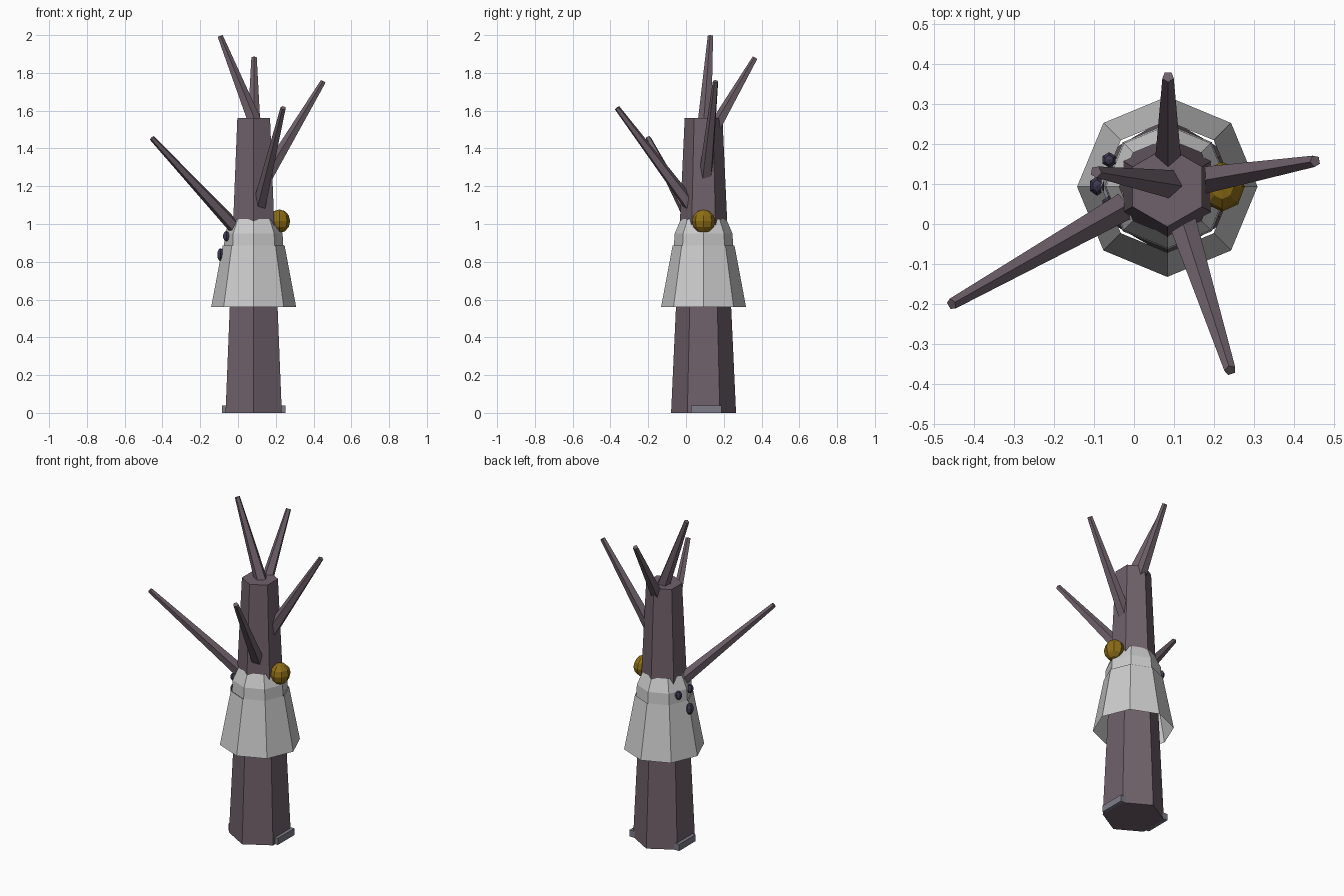
import bpy, bmesh, math
from mathutils import Vector

if "Cube" in bpy.data.objects:
    bpy.data.objects.remove(bpy.data.objects["Cube"])

CX, CY = 0.083, 0.093


def material(name, rgb):
    m = bpy.data.materials.new(name)
    m.diffuse_color = (*rgb, 1)
    m.use_nodes = True
    m.node_tree.nodes["Principled BSDF"].inputs["Base Color"].default_value = m.diffuse_color
    return m


BARK = material("bark", (0.16, 0.12, 0.145))
GOLD = material("gold", (0.27, 0.155, 0.008))
BERRY = material("dark_berry", (0.05, 0.043, 0.08))
STONE = material("base_grey", (0.21, 0.2, 0.25))


def finish(bm, name, mat=None):
    bmesh.ops.recalc_face_normals(bm, faces=bm.faces)
    me = bpy.data.meshes.new(name)
    bm.to_mesh(me)
    bm.free()
    ob = bpy.data.objects.new(name, me)
    bpy.context.collection.objects.link(ob)
    if mat:
        me.materials.append(mat)
    return ob


def prism(name, sides, profile, capped, mat=None):
    """Stack of (radius, z) rings with a corner on +y."""
    bm = bmesh.new()
    rings = []
    for r, z in profile:
        rings.append([bm.verts.new((r * math.sin(a), r * math.cos(a), z))
                      for a in (2 * math.pi * i / sides for i in range(sides))])
    for lo, hi in zip(rings, rings[1:]):
        for i in range(sides):
            j = (i + 1) % sides
            bm.faces.new((lo[i], lo[j], hi[j], hi[i]))
    if capped:
        bm.faces.new(rings[0])
        bm.faces.new(rings[-1])
    return finish(bm, name, mat)


def ball(name, centre, scale, mat, seg=8, rings=6):
    bm = bmesh.new()
    bmesh.ops.create_uvsphere(bm, u_segments=seg, v_segments=rings, radius=1)
    ob = finish(bm, name, mat)
    ob.location, ob.scale = centre, scale
    return ob


# Six-sided trunk
trunk = prism("trunk", 6, [(0.172, 0), (0.1, 1.56)], True, BARK)
# Open skirt and collar of the cloth wrap
skirt = prism("cloth_skirt", 8, [(0.225, 0.56), (0.164, 0.885)], False)
collar = prism("cloth_collar", 8, [(0.157, 0.88), (0.153, 0.95), (0.12, 1.026)], False)
for ob in (trunk, skirt, collar):
    ob.location = (CX, CY, 0)

# Tapered branches: root, tip
branches = [
    ((0.0, 0.057, 0.965), (-0.455, -0.2, 1.455)),
    ((0.113, 0.03, 1.09), (0.24, -0.365, 1.615)),
    ((0.15, 0.105, 1.25), (0.452, 0.157, 1.755)),
    ((0.085, 0.13, 1.47), (0.085, 0.367, 1.88)),
    ((0.088, 0.1, 1.54), (-0.095, 0.13, 1.995)),
]
for n, (a, b) in enumerate(branches, 1):
    axis = Vector(b) - Vector(a)
    ob = prism(f"branch_{n}", 5, [(0.038, 0), (0.015, axis.length)], True, BARK)
    ob.location = a
    ob.rotation_euler = axis.to_track_quat('Z', 'Y').to_euler()

# Round gold ornament on the right
ball("gold_ball", (0.22, CY, 1.015), (0.056, 0.062, 0.062), GOLD)

# Dark berries on the left
ball("berry_1", (-0.092, 0.095, 0.837), (0.021, 0.026, 0.035), BERRY, 6, 5)
ball("berry_2", (-0.062, 0.16, 0.935), (0.02, 0.02, 0.027), BERRY, 6, 5)
ball("berry_3", (-0.062, 0.05, 0.935), (0.02, 0.02, 0.027), BERRY, 6, 5)

# Foot plate passing through the trunk base
bm = bmesh.new()
bmesh.ops.create_cube(bm, size=1)
foot = finish(bm, "foot_plate", STONE)
foot.location, foot.scale = (CX, 0.107, 0.02), (0.335, 0.16, 0.04)
